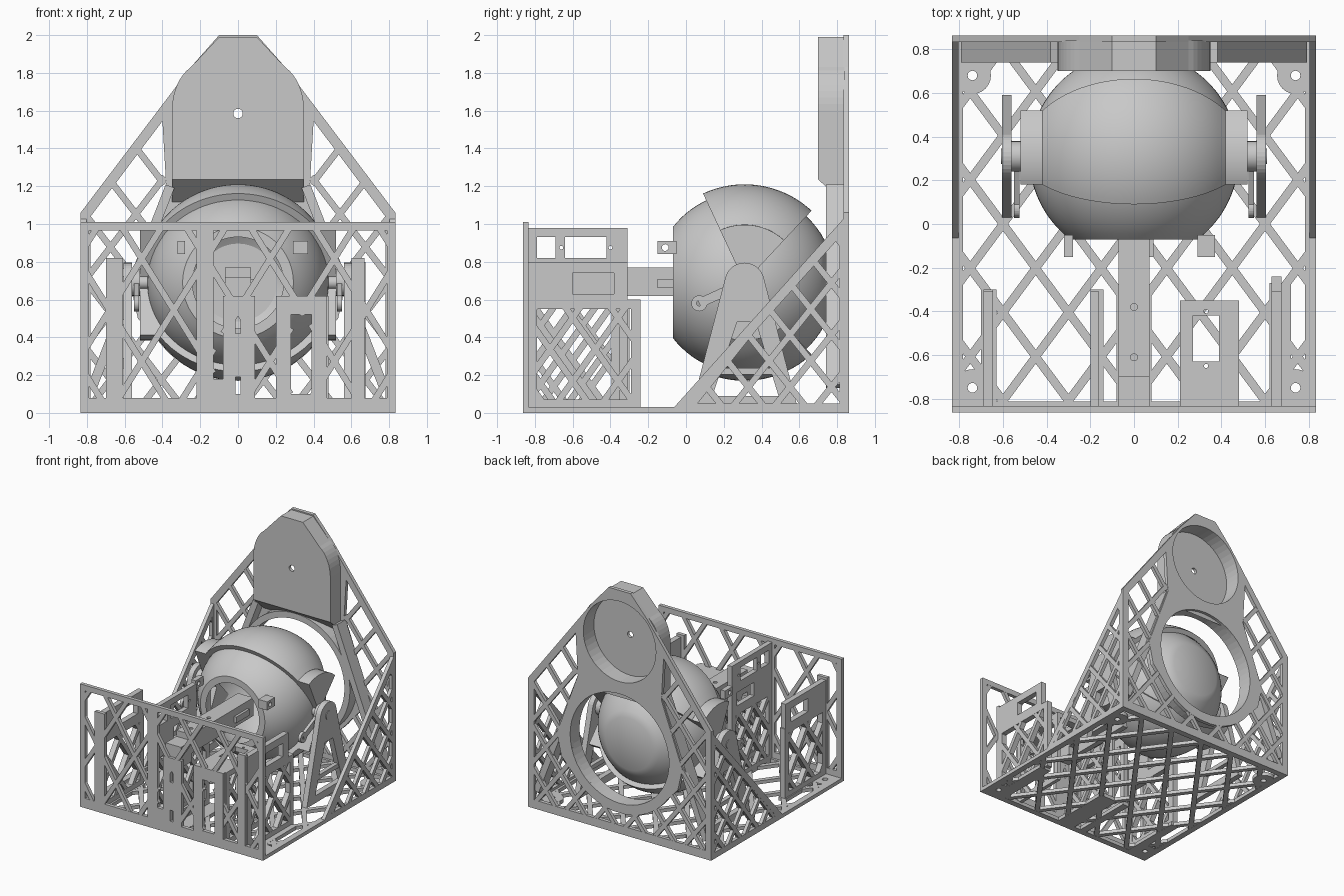
import bpy, bmesh
from math import sin, cos, pi, radians, sqrt, hypot
from mathutils import Vector

if "Cube" in bpy.data.objects:
    bpy.data.objects.remove(bpy.data.objects["Cube"])

grey = bpy.data.materials.new("plain grey")
grey.use_nodes = True
grey.diffuse_color = (0.58, 0.58, 0.58, 1)
grey.node_tree.nodes["Principled BSDF"].inputs["Base Color"].default_value = (0.58, 0.58, 0.58, 1)

PY, PZ = 0.31, 0.69          # ball pivot
T = 0.03                     # sheet thickness
W, D = 0.833, 0.863          # half width and half depth


def to_world(axis, u, v, d):
    return {"x": (d, u, v), "y": (u, d, v), "z": (u, v, d)}[axis]


def finish(name, bm, smooth=False):
    bmesh.ops.remove_doubles(bm, verts=bm.verts, dist=0.0002)
    bmesh.ops.recalc_face_normals(bm, faces=bm.faces)
    for f in bm.faces:
        f.smooth = smooth
    me = bpy.data.meshes.new(name)
    bm.to_mesh(me)
    bm.free()
    if smooth:
        me.set_sharp_from_angle(angle=radians(30))
    me.materials.append(grey)
    bpy.context.collection.objects.link(bpy.data.objects.new(name, me))


def add_plate(bm, axis, d0, d1, loops):
    """Extrude an outline with holes along an axis."""
    cu = bpy.data.curves.new("outline", "CURVE")
    cu.dimensions, cu.fill_mode, cu.extrude = "2D", "BOTH", abs(d1 - d0) / 2
    for loop in loops:
        sp = cu.splines.new("POLY")
        sp.points.add(len(loop) - 1)
        for p, (u, v) in zip(sp.points, loop):
            p.co = (u, v, 0, 1)
        sp.use_cyclic_u = True
    ob = bpy.data.objects.new("outline", cu)
    bpy.context.collection.objects.link(ob)
    deps = bpy.context.evaluated_depsgraph_get()
    me = bpy.data.meshes.new_from_object(ob.evaluated_get(deps))
    for v in me.vertices:
        v.co = to_world(axis, v.co.x, v.co.y, v.co.z + (d0 + d1) / 2)
    bm.from_mesh(me)
    bpy.data.objects.remove(ob)
    bpy.data.curves.remove(cu)
    bpy.data.meshes.remove(me)


def plate(name, axis, d0, d1, *loops):
    bm = bmesh.new()
    add_plate(bm, axis, d0, d1, loops)
    finish(name, bm)


def rect(u0, v0, u1, v1):
    return [(u0, v0), (u1, v0), (u1, v1), (u0, v1)]


def circle(u, v, r, n=48):
    return [(u + r * cos(2 * pi * i / n), v + r * sin(2 * pi * i / n)) for i in range(n)]


def bar(a, b, w):
    a, b = Vector(a), Vector(b)
    n = (b - a).normalized().orthogonal() * w / 2
    return [a - n, b - n, b + n, a + n]


def mirrored(half):
    return half + [(-x, z) for x, z in reversed(half)]


def inset(poly, w):
    """Inset a convex counter-clockwise polygon."""
    pts, out = [Vector(p) for p in poly], []
    for i, p in enumerate(pts):
        e, f = (p - pts[i - 1]).normalized(), (pts[(i + 1) % len(pts)] - p).normalized()
        n, m = Vector((-e.y, e.x)), Vector((-f.y, f.x))
        out.append(p + (n + m) * w / (1 + n.dot(m)))
    return out


def within(poly, u, v):
    return all((b[0] - a[0]) * (v - a[1]) - (b[1] - a[1]) * (u - a[0]) >= 0
               for a, b in zip(poly, poly[1:] + poly[:1]))


def panel(name, axis, d0, d1, outline, border, pitch=0.28, slope=1.4, solids=(),
          keep=lambda u, v: True, holes=None, w=0.034):
    """Bordered sheet filled with crossing diagonal bars, clipped to a region."""
    bm = bmesh.new()
    add_plate(bm, axis, d0, d1, [outline] + (holes or [inset(outline, border)]))
    area = inset(outline, border * 0.6)
    step, eps = 0.01, 0.001
    for sign in (-1, 1):
        for k in range(-14, 15):
            start = None
            for i in range(-10, 212):
                v = i * step - (1 if axis == "z" else 0)
                u = k * pitch + sign * v / slope
                ok = i < 211 and within(area, u, v) and keep(u, v)
                if ok and start is None:
                    start = (u, v)
                if not ok and start is not None:
                    if hypot(u - start[0], v - start[1]) > 0.03:
                        add_plate(bm, axis, d0 + eps, d1 - eps, [bar(start, (u, v), w)])
                    start = None
    for loops in solids:
        add_plate(bm, axis, d0, d1, loops)
    finish(name, bm)


def revolve(name, axis, profile, a0=0, a1=360, steps=64):
    """Sweep a closed (along, radius) profile around the ball pivot."""
    bm, rings, full = bmesh.new(), [], a1 - a0 == 360
    for i in range(steps if full else steps + 1):
        a = radians(a0 + (a1 - a0) * i / steps)
        rings.append([bm.verts.new((t, PY + r * cos(a), PZ + r * sin(a)) if axis == "x"
                                   else (r * cos(a), PY + t, PZ + r * sin(a))) for t, r in profile])
    n = len(profile)
    for i in range(len(rings) - (0 if full else 1)):
        p, q = rings[i], rings[(i + 1) % len(rings)]
        for j in range(n):
            bm.faces.new((p[j], p[(j + 1) % n], q[(j + 1) % n], q[j]))
    if not full:
        bm.faces.new(rings[0])
        bm.faces.new(rings[-1])
    finish(name, bm, True)


def arc(r, t0, t1, n=24):
    ts = [t0 + (t1 - t0) * i / n for i in range(n + 1)]
    return [(t, sqrt(max(r * r - t * t, 0))) for t in ts]


# Floor with drilled corner pads
corners = [(x, y) for x in (-.74, .74) for y in (-.75, .68)]
pads = [[circle(x, y, 0.085, 24), circle(x, y, 0.022, 16)] for x, y in corners]
panel("floor", "z", 0, T, rect(-W, -D, W, D), 0.05, 0.3, 1.35,
      solids=pads + [[rect(-.08, -.83, .08, -.3)], [rect(-.2, -.83, -.14, -.3)],
                     [rect(.62, -.83, .72, -.27)], [rect(-.7, -.83, -.63, -.3)]],
      keep=lambda x, y: all(hypot(x - a, y - b) > .07 for a, b in corners), w=0.038)

# Front wall with solid mounting strips
strips = [[rect(-W, 0, W, .08)], [rect(-.7, .05, -.61, .82)], [rect(.6, .05, .67, .82)],
          [rect(-.22, .05, -.13, .99)],
          [rect(-.08, .05, .09, .62), rect(-.013, .42, .013, .53), rect(-.013, .1, .013, .19)],
          [rect(.2, .05, .47, .62), rect(.28, .1, .39, .52)], [rect(-.14, .05, -.07, .18)]]
panel("front_wall", "y", -D, T - D, rect(-W, 0, W, 1.01), 0.045, 0.34, 1.6, solids=strips,
      keep=lambda x, z: not (.28 < x < .39 and z < .52) and not (-.13 < x < -.08 and z < .6))

# Triangular side walls
for side, name in ((1, "left"), (-1, "right")):
    panel(name + "_side_wall", "x", *sorted((side * W, side * (W - T))),
          [(-.09, 0), (D, 0), (D, 1.06)], 0.05, 0.22, 1.25)

# Back wall with round ball opening, hopper pocket, solid flanks and lattice wings
outline = mirrored([(W, 0), (W, 1.06), (.25, 1.83), (.1, 2)])
flank = [(.38, 1.2), (.57, .68), (.53, .50)]
flank += [(.53 * cos(a), .7 + .53 * sin(a)) for a in (radians(-35 - 5.5 * i) for i in range(10))]
window = mirrored([(.78, .07), (.78, 1.04), (.40, 1.545)] + flank)
panel("back_wall", "y", D - T, D, outline, 0.05, 0.27, 1.3,
      holes=[window, circle(0, 1.58, .33), circle(0, .7, .45)],
      keep=lambda x, z: hypot(x, z - .7) > .51 and not (abs(x) < .39 and z > 1.06))

# Deep collar and splayed ribs on the inside of the back wall
plate("ball_collar", "y", .74, .85, circle(0, .7, .50, 64), circle(0, .7, .45, 64))
for s, side in ((1, "left"), (-1, "right")):
    plate(side + "_back_rib", "y", .74, .85, bar((s * .36, 1.2), (s * .77, .14), .05))

# Hopper box with round pocket opening to the back
rim = [(.35 - .10 * (1 - cos(a)) / (1 - cos(1.1)), 1.6 + .23 * sin(a) / sin(1.1))
       for a in (1.1 * i / 8 for i in range(9))]
hopper = mirrored([(.35, 1.235)] + rim + [(.1, 1.99)])
plate("hopper_shell", "y", .725, .84, hopper, circle(0, 1.58, .33))
plate("hopper_face", "y", .70, .725, hopper, circle(0, 1.585, .025, 20))
plate("hopper_sloped_base", "x", -.35, .35, [(.70, 1.235), (.84, 1.11), (.84, 1.235)])

# Hollow ball, open at the front and flattened at the back
R = 0.48
revolve("ball", "y", arc(R, -.38, .43, 32) + [(.43, 0), (.40, 0)] + arc(R - .03, .40, -.38, 32))

# Upper and lower lids with solid end hubs
for name, a0 in (("upper", 47), ("lower", -115)):
    revolve(name + "_lid", "x", arc(.52, -.42, .42) + arc(R + .002, .42, -.42), a0, a0 + 68, 24)
    for s, side in ((1, "left"), (-1, "right")):
        revolve(f"{name}_lid_{side}_hub", "x",
                [(s * .40, 0), (s * .52, 0), (s * .52, .306), (s * .40, .306)], a0, a0 + 68, 24)

# Pivots, A-frames and control levers on both sides
for s, side in ((1, "left"), (-1, "right")):
    revolve(side + "_pivot", "x", [(s * .40, 0), (s * .61, 0), (s * .61, .035), (s * .40, .035)], steps=24)
    top = [(PY + .105 * cos(a), PZ + .105 * sin(a)) for a in (radians(12 + 156 * i / 14) for i in range(15))]
    plate(side + "_a_frame", "x", s * .56, s * .605, [(.03, T), (.59, T)] + top,
          [(.14, .09), (.49, .09), (.37, .48), (.27, .48)])
    plate(side + "_a_frame_brace", "x", s * .565, s * .60, bar((.11, .22), (.52, .22), .035))
    plate(side + "_lever", "x", s * .525, s * .55, bar((.07, .58), (PY, PZ), .05))
    plate(side + "_lever_eye", "x", s * .525, s * .55, circle(.07, .58, .042, 24), circle(.07, .58, .014, 12))
    revolve(side + "_pivot_washer", "x", [(s * .52, 0), (s * .56, 0), (s * .56, .07), (s * .52, .07)], steps=24)

# Drilled tabs at the ball's front edge
for name, x0, x1 in (("right", -.32, -.28), ("left", .29, .37)):
    plate(name + "_tab", "x", x0, x1, rect(-.15, .84, -.05, .91), circle(-.11, .875, .018, 12))

# Central beam and its support
plate("beam", "z", .62, .77, rect(-.07, -.70, .07, .1), circle(0, -.38, .016, 16), circle(0, -.61, .016, 16))
plate("beam_foot", "z", .55, .72, rect(-.07, -.84, .07, -.70))
plate("beam_rod", "z", .66, .71, rect(.06, -.15, .09, .02))
panel("beam_support", "x", -.07, -.04, rect(-.84, 0.02, -.31, .64), .05, .2)

# Upright motor mounts beside the beam
panel("tall_mount", "x", -.2, -.16, rect(-.84, 0.02, -.31, .60), .045, .2,
      solids=[[rect(-.84, .58, -.31, .98), rect(-.64, .82, -.42, .93), rect(-.79, .82, -.69, .93),
               circle(-.66, .875, .01, 10), circle(-.4, .875, .01, 10), rect(-.6, .63, -.38, .74)]])
for name, x0, y1 in (("right", -.69, -.3), ("left", .63, -.24)):
    panel(name + "_mount", "x", x0, x0 + .045, rect(-.84, 0.02, y1, .60), .05, .24,
          solids=[[rect(-.84, .58, -.31, .80), rect(-.6, .63, -.38, .74)]])

# Low shelf with a motor cut-out
plate("shelf", "z", .58, .62, rect(.21, -.84, .45, -.35), rect(.27, -.63, .39, -.42),
      circle(.33, -.40, .01, 10), circle(.33, -.65, .01, 10))
panel("shelf_support", "x", .45, .48, rect(-.84, 0.02, -.35, .62), .045, .22)
